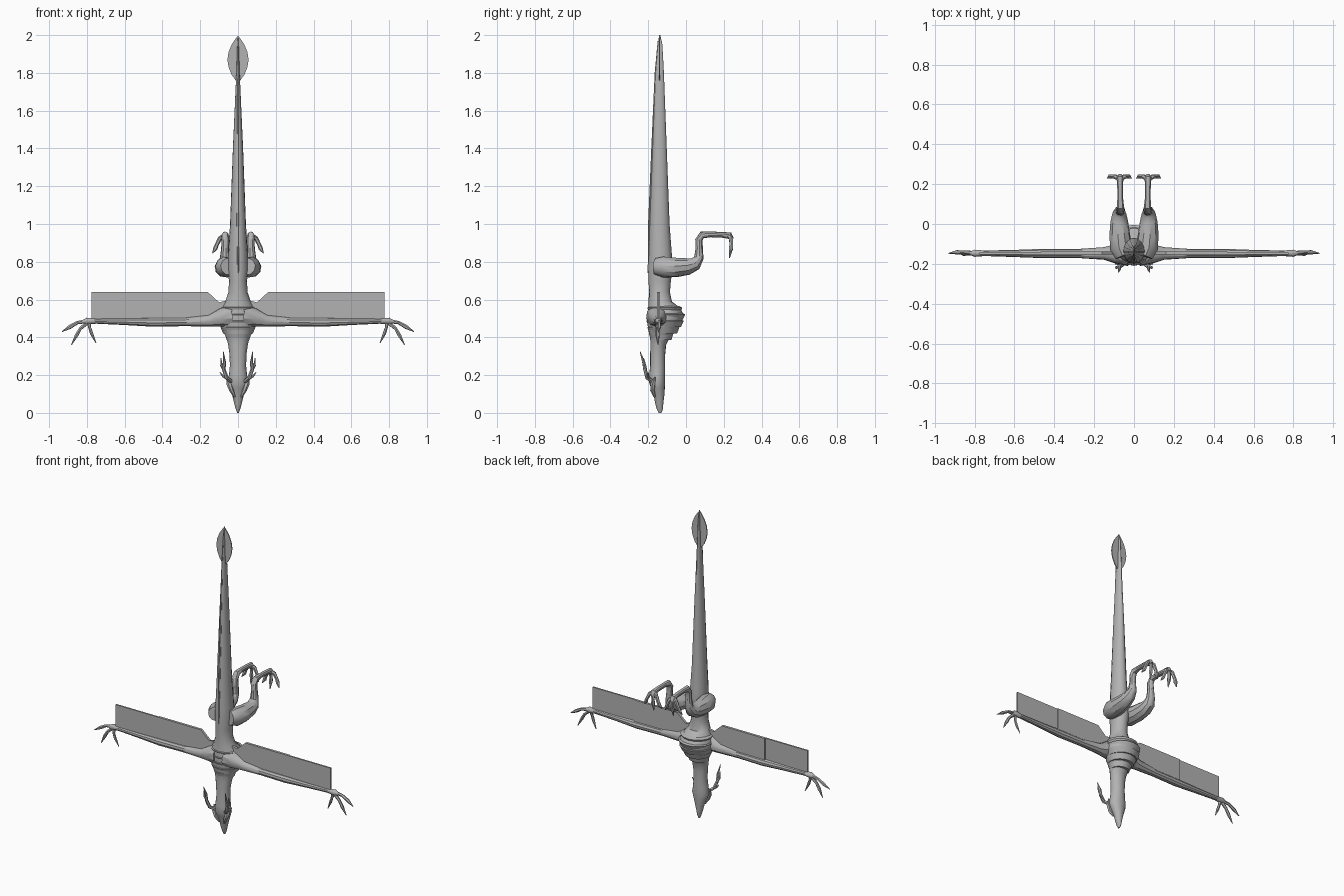
import bpy, bmesh, math
from mathutils import Vector

grey = bpy.data.materials.new("stone grey")
grey.diffuse_color = (0.45, 0.45, 0.45, 1)


def finish(name, bm, mirror=False, smooth=True):
    bmesh.ops.recalc_face_normals(bm, faces=bm.faces)
    me = bpy.data.meshes.new(name)
    bm.to_mesh(me)
    bm.free()
    me.materials.append(grey)
    ob = bpy.data.objects.new(name, me)
    bpy.context.collection.objects.link(ob)
    if smooth:
        bpy.ops.object.select_all(action='DESELECT')
        ob.select_set(True)
        bpy.context.view_layer.objects.active = ob
        bpy.ops.object.shade_smooth_by_angle(angle=math.radians(35))
    if mirror:
        m = ob.modifiers.new("mirror", 'MIRROR')
        m.use_mirror_merge = False
    return ob


def skin(bm, rings):
    """Join equal rings of points into a closed skin."""
    loops = [[bm.verts.new(p) for p in r] for r in rings]
    n = len(loops[0])
    for a, b in zip(loops, loops[1:]):
        for i in range(n):
            bm.faces.new((a[i], a[(i + 1) % n], b[(i + 1) % n], b[i]))
    bm.faces.new(loops[0])
    bm.faces.new(loops[-1])


def tube(bm, pts, sides=8):
    """Round limb through (x, y, z, radius) points."""
    ps = [Vector(p[:3]) for p in pts]
    rings, u = [], None
    for i, p in enumerate(ps):
        t = (ps[min(i + 1, len(ps) - 1)] - ps[max(i - 1, 0)]).normalized()
        if u is None:
            u = t.orthogonal()
        u = (u - t * u.dot(t)).normalized()
        v = t.cross(u)
        rings.append([p + pts[i][3] * (u * math.cos(a) + v * math.sin(a))
                      for a in (2 * math.pi * k / sides for k in range(sides))])
    skin(bm, rings)


def limbs(name, paths, sides=8):
    bm = bmesh.new()
    for p in paths:
        tube(bm, p, sides)
    return finish(name, bm, mirror=True)


def plate(name, outline, y, thick, mirror=False):
    """Flat sheet from an (x, z) outline."""
    bm = bmesh.new()
    skin(bm, [[(x, y + s * thick / 2, z) for x, z in outline] for s in (-1, 1)])
    return finish(name, bm, mirror, smooth=False)


def body(name, sections, sides=16):
    """Upright loft through (z, half width, front y, back y)."""
    bm = bmesh.new()
    skin(bm, [[(w * math.cos(a), (f + b) / 2 + (b - f) / 2 * math.sin(a), z)
               for a in (2 * math.pi * k / sides for k in range(sides))]
              for z, w, f, b in sections])
    return finish(name, bm)


# head, neck, chest and tail in one skin
body("body", [
    (0.0, .004, -.145, -.13), (.02, .012, -.155, -.122), (.05, .02, -.163, -.12),
    (.09, .03, -.17, -.115), (.13, .045, -.185, -.112), (.16, .055, -.195, -.11),
    (.20, .048, -.195, -.11), (.25, .043, -.19, -.11), (.31, .045, -.19, -.11),
    (.36, .052, -.188, -.105), (.40, .062, -.19, -.085), (.44, .085, -.2, -.045),
    (.48, .102, -.205, -.02), (.52, .105, -.205, -.012), (.555, .092, -.2, -.03),
    (.59, .068, -.198, -.075), (.64, .05, -.196, -.085), (.70, .048, -.198, -.08),
    (.76, .055, -.2, -.07), (.84, .052, -.198, -.075), (1.0, .042, -.193, -.087),
    (1.4, .027, -.178, -.102), (1.8, .009, -.163, -.117), (1.95, .004, -.15, -.125),
    (2.0, .001, -.142, -.136)])

# overlapping chest scales, lower rim flared
for i, (z, w, f, b) in enumerate([(.405, .07, -.196, -.068), (.44, .092, -.205, -.035),
                                  (.475, .107, -.21, -.012), (.51, .109, -.209, -.004),
                                  (.545, .1, -.205, -.02)]):
    c = (f + b) / 2
    body(f"chest_scale_{i}", [(z - .02, w * .85, c + (f - c) * .85, c + (b - c) * .85),
                              (z + .012, w, f, b),
                              (z + .02, w * .85, c + (f - c) * .85, c + (b - c) * .85)])

# leaf shaped tail fin and its central rib
half = [(.012, 1.76), (.034, 1.79), (.05, 1.83), (.056, 1.87),
        (.05, 1.91), (.034, 1.95), (.014, 1.98)]
plate("tail_fin", [(0, 1.735)] + half + [(0, 1.997)] + [(-x, z) for x, z in half[::-1]],
      -.14, .006)
bm = bmesh.new()
tube(bm, [(0, -.199, .74, .004), (0, -.194, 1.0, .007), (0, -.178, 1.4, .006),
          (0, -.162, 1.8, .004), (0, -.148, 1.97, .002)], 6)
finish("tail_ridge", bm)

# wing arms with shoulders
limbs("wing_arm", [[(.03, -.15, .51, .062), (.09, -.15, .505, .05), (.15, -.148, .488, .032),
                    (.28, -.148, .482, .023), (.45, -.148, .48, .024), (.60, -.148, .483, .018),
                    (.75, -.147, .486, .014), (.80, -.147, .486, .018), (.825, -.147, .482, .008)]], 10)

# flight membranes in two panels
plate("inner_membrane", [(.04, .49), (.47, .485), (.47, .64), (.16, .64), (.10, .585), (.04, .60)],
      -.146, .016, True)
plate("outer_membrane", [(.46, .485), (.775, .49), (.775, .64), (.46, .64)], -.149, .01, True)

# wing fingers
limbs("wing_finger", [
    [(.79, -.147, .487, .012), (.85, -.142, .478, .009), (.89, -.142, .455, .011), (.932, -.147, .43, .002)],
    [(.79, -.147, .485, .012), (.835, -.15, .445, .009), (.855, -.15, .41, .01), (.882, -.147, .36, .002)],
    [(.79, -.147, .485, .012), (.785, -.155, .45, .008), (.775, -.155, .42, .009), (.752, -.15, .37, .002)]], 6)

# hind legs
limbs("hind_leg", [[(.05, -.16, .775, .045), (.065, -.12, .772, .056), (.072, -.05, .77, .052),
                    (.074, .01, .775, .045), (.074, .05, .79, .036), (.07, .068, .82, .026),
                    (.069, .07, .87, .02), (.068, .068, .915, .02), (.068, .085, .942, .019),
                    (.069, .13, .945, .015), (.07, .19, .943, .015), (.07, .232, .938, .018),
                    (.07, .242, .92, .012)]], 10)

# toes and claws hanging from each foot
limbs("toe", [
    [(.07, .225, .94, .013), (.07 + d, .238, .925, .012), (.07 + d * 1.7, .24, .89, .01),
     (.07 + d * 2, .238, .87, .012), (.07 + d * 2.6, .23, tip, .002)]
    for d, tip in ((.025, .845), (0, .82), (-.022, .845))], 6)

# branching antlers
limbs("antler", [
    [(.035, -.175, .165, .012), (.06, -.205, .185, .011), (.075, -.217, .23, .01),
     (.072, -.225, .27, .008), (.078, -.243, .325, .002)],
    [(.072, -.213, .22, .008), (.088, -.217, .25, .007), (.09, -.225, .29, .002)],
    [(.055, -.2, .18, .008), (.08, -.2, .195, .006), (.096, -.2, .215, .002)]], 6)

# brow ridges, cheeks
limbs("brow", [[(.018, -.165, .085, .006), (.035, -.178, .12, .012), (.048, -.175, .155, .014),
                (.056, -.165, .19, .003)]], 6)
